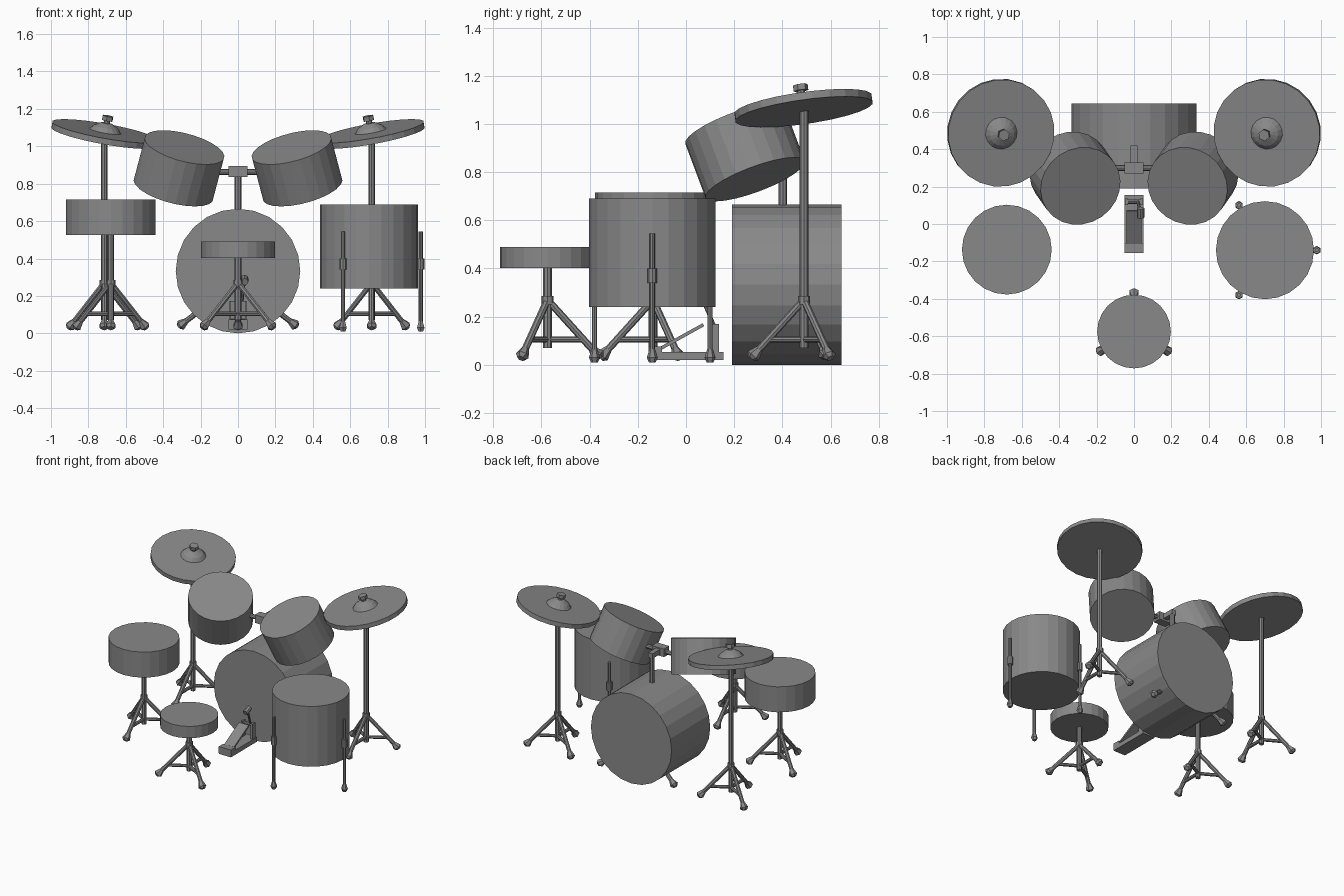
import bpy, bmesh, math
from mathutils import Vector, Matrix

cube = bpy.data.objects.get("Cube")
if cube:
    bpy.data.objects.remove(cube)

grey = bpy.data.materials.new("mid grey")
grey.use_nodes = True
grey.diffuse_color = (0.25, 0.25, 0.25, 1)
grey.node_tree.nodes["Principled BSDF"].inputs["Base Color"].default_value = grey.diffuse_color


def finish(name, bm):
    mesh = bpy.data.meshes.new(name)
    bmesh.ops.recalc_face_normals(bm, faces=bm.faces)
    bm.to_mesh(mesh)
    bm.free()
    mesh.materials.append(grey)
    obj = bpy.data.objects.new(name, mesh)
    bpy.context.collection.objects.link(obj)
    return obj


def rod(bm, start, end, r1, r2=None, sides=8):
    """Capped cylinder or cone between two points."""
    a, b = Vector(start), Vector(end)
    d = b - a
    turn = d.to_track_quat('Z', 'Y').to_matrix().to_4x4()
    bmesh.ops.create_cone(bm, cap_ends=True, segments=sides, radius1=r1,
                          radius2=r1 if r2 is None else r2, depth=d.length,
                          matrix=Matrix.Translation((a + b) / 2) @ turn)


def box(bm, centre, size, tilt=0):
    m = (Matrix.Translation(centre) @ Matrix.Rotation(tilt, 4, 'X')
         @ Matrix.Diagonal((*size, 1)))
    bmesh.ops.create_cube(bm, size=1, matrix=m)


def drum(name, start, end, radius):
    bm = bmesh.new()
    rod(bm, start, end, radius, sides=24)
    return finish(name, bm)


def rubber_foot(bm, start, direction):
    """Flared tip with a rounded-off end."""
    p, d = Vector(start), Vector(direction).normalized()
    rod(bm, p, p + d * 0.04, 0.015, 0.029, 6)
    rod(bm, p + d * 0.04, p + d * 0.055, 0.029, 0.016, 6)


def tripod(name, x, y, top, first_angle):
    bm = bmesh.new()
    rod(bm, (x, y, 0.07), (x, y, top), 0.018)
    rod(bm, (x, y, 0.25), (x, y, 0.285), 0.025)
    for i in range(3):
        a = math.radians(first_angle + 120 * i)
        out = Vector((math.cos(a), math.sin(a), 0))
        base = Vector((x, y, 0))
        hub = base + Vector((0, 0, 0.27))
        tip = base + out * 0.19 + Vector((0, 0, 0.06))
        rod(bm, hub, tip, 0.015)
        rubber_foot(bm, tip - (tip - hub).normalized() * 0.01, tip - hub)
        # Horizontal brace
        brace = Vector((0, 0, 0.105))
        rod(bm, base + brace, base + brace + out * 0.15, 0.012)
    return finish(name, bm)


# Bass drum with two spurs
drum("bass_drum", (0, 0.19, 0.333), (0, 0.645, 0.333), 0.333)
for side, s in (("left", 1), ("right", -1)):
    bm = bmesh.new()
    a, b = Vector((s * 0.18, 0.54, 0.14)), Vector((s * 0.285, 0.57, 0.06))
    rod(bm, a, b, 0.015)
    rubber_foot(bm, b - (b - a) * 0.1, b - a)
    finish(side + "_bass_spur", bm)

    # Hanging toms, leaning inwards and forwards
    drum(side + "_hanging_tom", (s * 0.345, 0.287, 0.77), (s * 0.286, 0.203, 0.994), 0.22)

    # Cymbals on tall stands
    cx, cy = s * 0.715, 0.49
    tripod(side + "_cymbal_stand", cx, cy, 1.07, 30)
    n = Vector((-s * 0.18, -0.14, 1)).normalized()
    c = Vector((cx, cy, 1.05))
    bm = bmesh.new()
    rod(bm, c, c + n * 0.032, 0.289, sides=24)
    for lo, hi, r1, r2 in ((0.032, 0.055, 0.086, 0.066), (0.055, 0.075, 0.066, 0.03)):
        rod(bm, c + n * lo, c + n * hi, r1, r2, 16)
    finish(side + "_cymbal", bm)
    bm = bmesh.new()
    rod(bm, c + n * 0.07, c + n * 0.1, 0.016)
    rod(bm, c + n * 0.09, c + n * 0.115, 0.031, sides=6)
    finish(side + "_cymbal_nut", bm)

# Tom mount
bm = bmesh.new()
rod(bm, (0, 0.402, 0.64), (0, 0.402, 0.87), 0.018)
box(bm, (0, 0.36, 0.867), (0.036, 0.12, 0.036))
box(bm, (0, 0.3, 0.865), (0.1, 0.06, 0.06))
rod(bm, (-0.17, 0.3, 0.862), (0.17, 0.3, 0.862), 0.016)
finish("tom_mount", bm)

# Snare and stool
drum("snare_drum", (-0.68, -0.137, 0.525), (-0.68, -0.137, 0.715), 0.24)
tripod("snare_stand", -0.68, -0.137, 0.53, 30)
drum("stool_seat", (0, -0.575, 0.402), (0, -0.575, 0.49), 0.197)
tripod("stool_stand", 0, -0.575, 0.41, 90)

# Floor tom with three legs in brackets
fx, fy = 0.7, -0.14
drum("floor_tom", (fx, fy, 0.24), (fx, fy, 0.69), 0.262)
for i in range(3):
    a = math.radians(120 * i)
    x, y = fx + 0.277 * math.cos(a), fy + 0.277 * math.sin(a)
    bm = bmesh.new()
    rod(bm, (x, y, 0.04), (x, y, 0.545), 0.011)
    rod(bm, (x, y, 0.34), (x, y, 0.4), 0.019)
    rod(bm, (x, y, 0.065), (x, y, 0.03), 0.012, 0.023, 6)
    rod(bm, (x, y, 0.03), (x, y, 0.01), 0.023, 0.014, 6)
    finish("floor_tom_leg", bm)

# Pedal: base, heel, sloping footboard, posts and beater
bm = bmesh.new()
box(bm, (0, 0.0, 0.037), (0.1, 0.31, 0.034))
box(bm, (0, -0.128, 0.05), (0.1, 0.055, 0.05))
box(bm, (0, -0.015, 0.118), (0.08, 0.2, 0.014), math.radians(29))
for x in (-0.04, 0.04):
    box(bm, (x, 0.12, 0.11), (0.014, 0.035, 0.12))
rod(bm, (-0.045, 0.12, 0.155), (0.045, 0.12, 0.155), 0.012)
finish("pedal", bm)
bm = bmesh.new()
rod(bm, (0.02, 0.12, 0.155), (0.035, 0.06, 0.29), 0.008)
rod(bm, (0.035, 0.035, 0.275), (0.035, 0.085, 0.295), 0.02)
finish("pedal_beater", bm)
